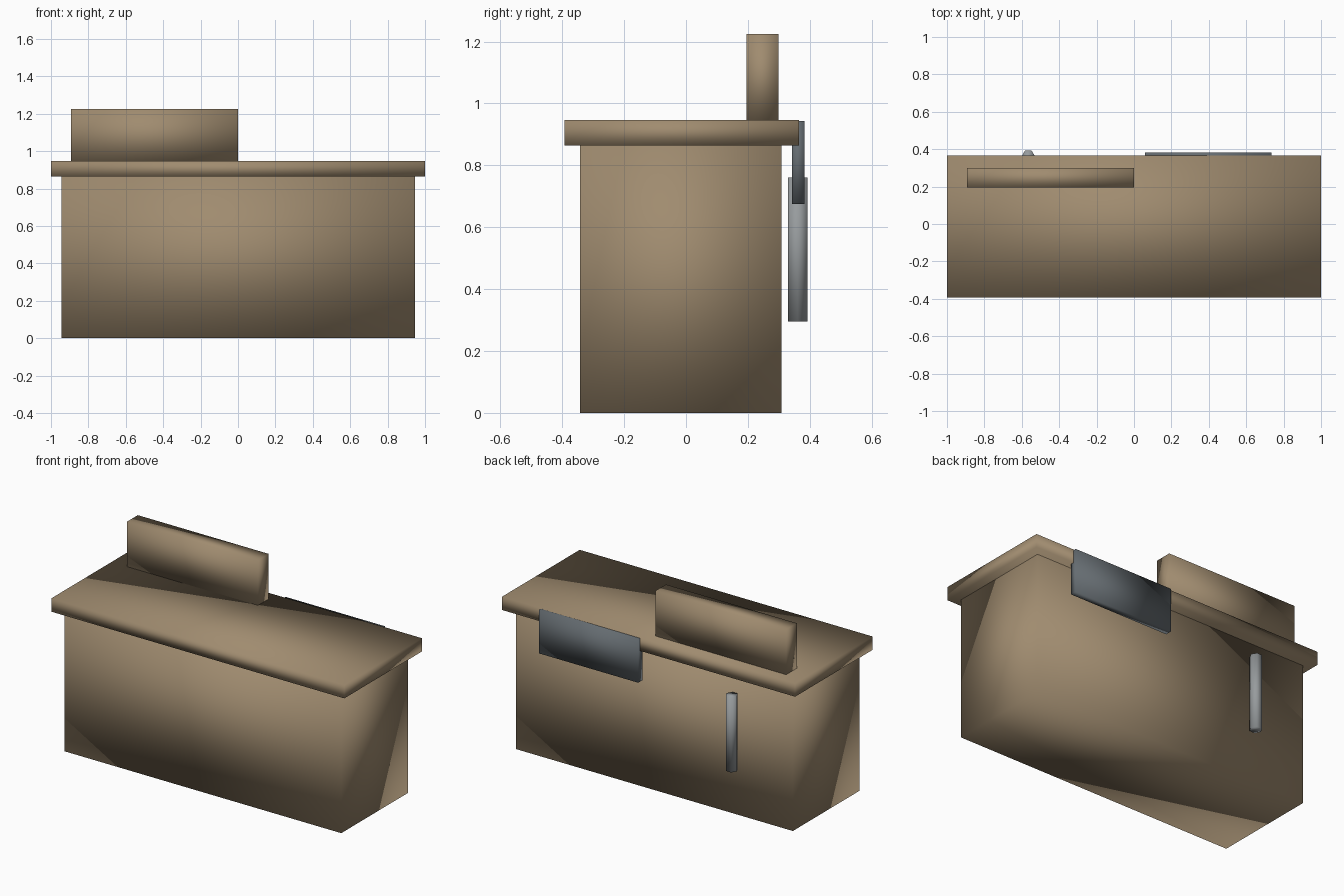
import bpy
import math

if "Cube" in bpy.data.objects:
    bpy.data.objects.remove(bpy.data.objects["Cube"], do_unlink=True)


def make_material(name, rgb):
    mat = bpy.data.materials.new(name)
    mat.use_nodes = True
    color = (*rgb, 1.0)
    mat.diffuse_color = color
    mat.node_tree.nodes["Principled BSDF"].inputs["Base Color"].default_value = color
    return mat


tan = make_material("tan wood", (0.35, 0.26, 0.16))
slate = make_material("dark slate", (0.13, 0.15, 0.165))
steel = make_material("grey steel", (0.31, 0.33, 0.34))


def finish(name, mat):
    # Soft normals run right across the corners on every part
    obj = bpy.context.object
    obj.name = obj.data.name = name
    obj.data.materials.append(mat)
    obj.data.shade_smooth()
    return obj


def box(name, mat, x, y, z):
    """Box from (low, high) ranges on each axis."""
    bpy.ops.mesh.primitive_cube_add(size=1)
    spans = (x, y, z)
    size = [b - a for a, b in spans]
    centre = [(a + b) / 2 for a, b in spans]
    for v in bpy.context.object.data.vertices:
        v.co = [c * s + m for c, s, m in zip(v.co, size, centre)]
    return finish(name, mat)


# Cabinet and overhanging top
box("cabinet_body", tan, (-0.945, 0.945), (-0.343, 0.308), (0, 0.865))
box("counter_top", tan, (-1, 1), (-0.392, 0.365), (0.865, 0.947))

# Upright board standing on the top
box("upright_board", tan, (-0.893, 0), (0.195, 0.299), (0.945, 1.225))

# Dark plate hung on the rear edge
box("rear_plate", slate, (0.058, 0.736), (0.342, 0.383), (0.675, 0.943))

# Six-sided vertical handle behind the cabinet
bpy.ops.mesh.primitive_cylinder_add(vertices=6, radius=0.036, depth=0.464,
                                    location=(-0.565, 0.361, 0.528),
                                    rotation=(0, 0, math.radians(30)))
finish("rear_handle", steel)
